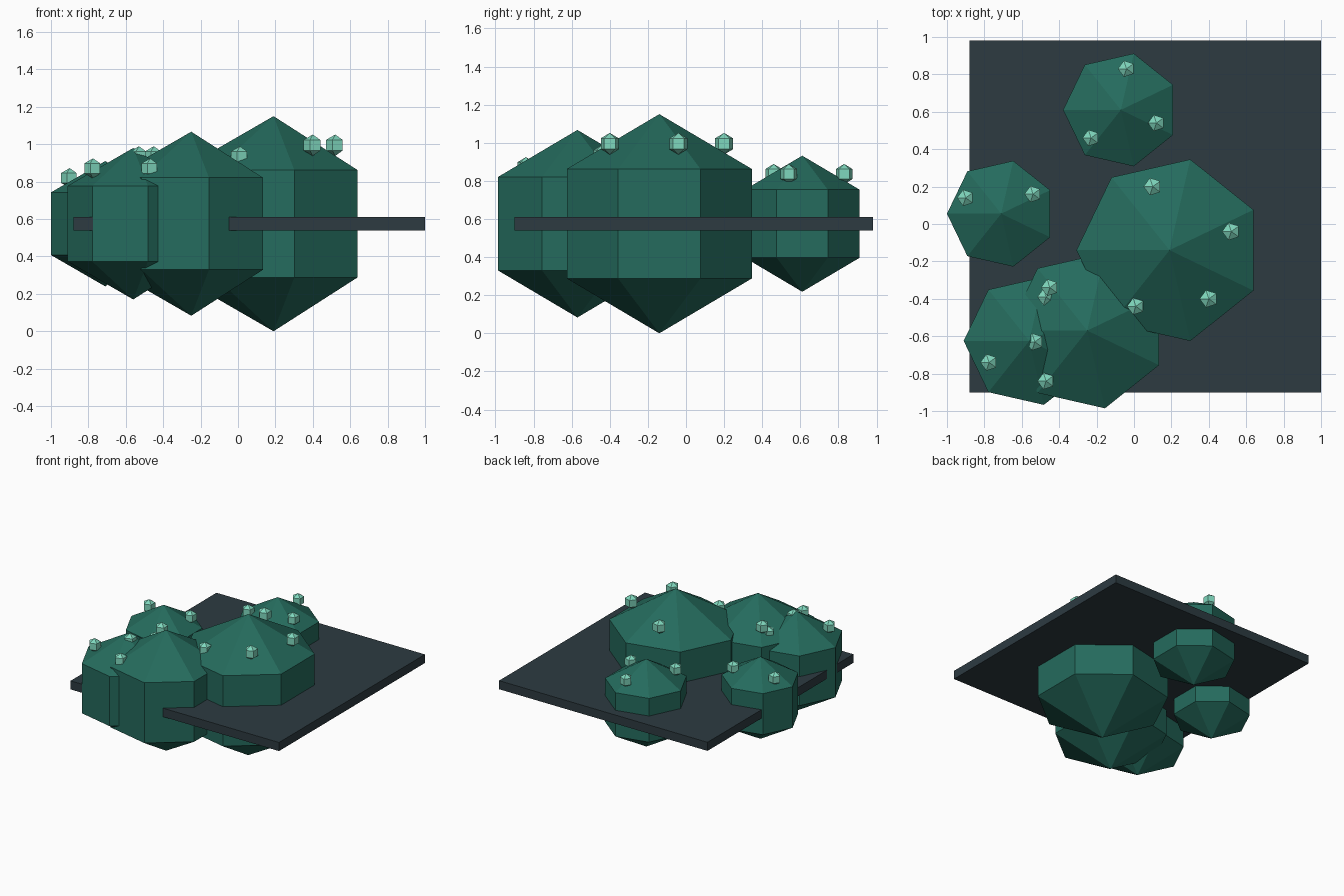
import bpy, bmesh, math
from mathutils import Vector

if "Cube" in bpy.data.objects:
    bpy.data.objects.remove(bpy.data.objects["Cube"])


def material(name, colour):
    m = bpy.data.materials.new(name)
    m.diffuse_color = (*colour, 1)
    m.use_nodes = True
    m.node_tree.nodes["Principled BSDF"].inputs["Base Color"].default_value = m.diffuse_color
    return m


GREEN = material("deep_green", (0.018, 0.147, 0.109))
MINT = material("pale_mint", (0.212, 0.680, 0.510))
SLATE = material("dark_slate", (0.026, 0.043, 0.053))
MID = 0.575  # height shared by the slab and all boulders


def finish(bm, name, mat):
    bmesh.ops.recalc_face_normals(bm, faces=bm.faces)
    mesh = bpy.data.meshes.new(name)
    bm.to_mesh(mesh)
    bm.free()
    mesh.materials.append(mat)
    bpy.context.collection.objects.link(bpy.data.objects.new(name, mesh))


def faceted_ball(name, centre, r, sides, mat):
    """Sphere with two rings at +-30 degrees latitude and pointed poles."""
    bm = bmesh.new()
    c = Vector(centre)
    ring_r = r * math.cos(math.radians(30))

    def ring(z):
        angles = [math.pi + math.tau * i / sides for i in range(sides)]
        return [bm.verts.new(c + Vector((ring_r * math.cos(a), ring_r * math.sin(a), z)))
                for a in angles]

    low, high = ring(-r / 2), ring(r / 2)
    bottom = bm.verts.new(c - Vector((0, 0, r)))
    top = bm.verts.new(c + Vector((0, 0, r)))
    for i in range(sides):
        j = (i + 1) % sides
        bm.faces.new((low[i], low[j], high[j], high[i]))
        bm.faces.new((high[i], high[j], top))
        bm.faces.new((low[j], low[i], bottom))
    finish(bm, name, mat)


# Flat slab through the middle
bm = bmesh.new()
bmesh.ops.create_cube(bm, size=1)
bmesh.ops.scale(bm, vec=(1.88, 1.88, 0.07), verts=bm.verts)
bmesh.ops.translate(bm, vec=(0.06, 0.04, MID), verts=bm.verts)
finish(bm, "slab", SLATE)

# Boulders: x, y, radius, bud radius, bud positions
boulders = [
    (0.19, -0.14, 0.575, 0.057, [(0.10, 0.20), (0.52, -0.04), (0.40, -0.40)]),
    (-0.25, -0.57, 0.492, 0.055, [(-0.45, -0.34), (0.01, -0.44), (-0.53, -0.63)]),
    (-0.56, -0.625, 0.405, 0.054, [(-0.47, -0.84), (-0.775, -0.74), (-0.47, -0.39)]),
    (-0.71, 0.055, 0.335, 0.053, [(-0.90, 0.14), (-0.54, 0.16)]),
    (-0.07, 0.61, 0.357, 0.053, [(-0.04, 0.83), (-0.23, 0.46), (0.12, 0.54)]),
]
for n, (x, y, r, bud_r, buds) in enumerate(boulders, 1):
    faceted_ball(f"boulder_{n}", (x, y, MID), r, 7, GREEN)
    # Small buds on the upper facets
    for k, (bx, by) in enumerate(buds, 1):
        faceted_ball(f"bud_{n}_{k}", (bx, by, MID + 0.73 * r), bud_r, 5, MINT)
